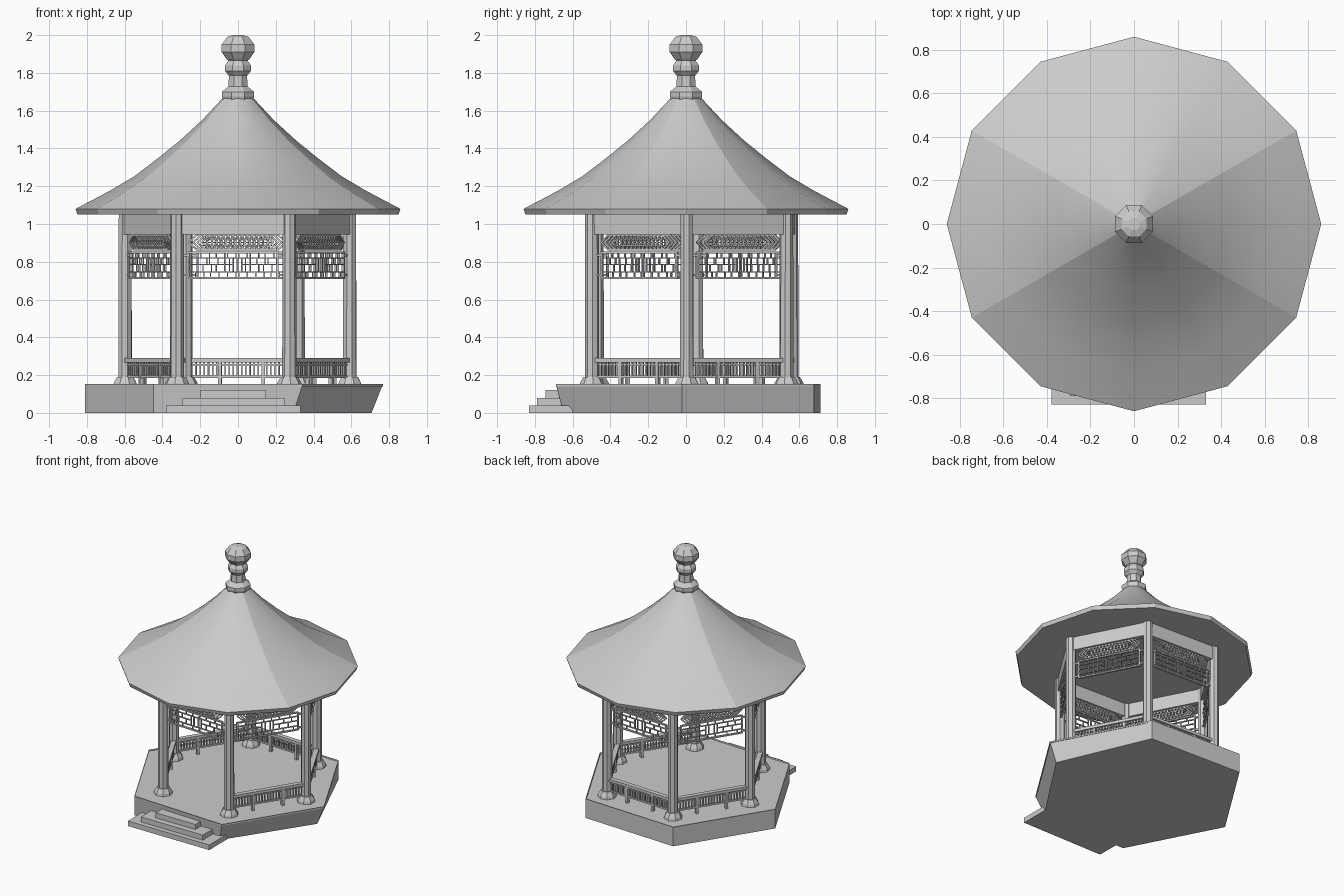
import bpy, bmesh, math
from mathutils import Matrix, Vector

if "Cube" in bpy.data.objects:
    bpy.data.objects.remove(bpy.data.objects["Cube"])

stone = bpy.data.materials.new("light_grey_stone")
stone.use_nodes = True
GREY = (0.6, 0.6, 0.6, 1)
stone.diffuse_color = GREY
stone.node_tree.nodes["Principled BSDF"].inputs["Base Color"].default_value = GREY

TURN = math.radians(-2.5)      # the hexagonal plan is turned slightly
CENTRE = Vector((-0.003, 0.03, 0))
COLUMN_R = 0.595


def finish(name, bm, place=Matrix()):
    bmesh.ops.recalc_face_normals(bm, faces=bm.faces)
    mesh = bpy.data.meshes.new(name)
    bm.to_mesh(mesh)
    bm.free()
    mesh.materials.append(stone)
    ob = bpy.data.objects.new(name, mesh)
    bpy.context.collection.objects.link(ob)
    ob.matrix_world = place
    return ob


def lathe(bm, profile, sides, turn=0.0):
    """Stack of polygon rings from (radius, height) pairs, capped at both ends."""
    rings = []
    for r, z in profile:
        angles = [turn + math.tau * i / sides for i in range(sides)]
        rings.append([bm.verts.new((r * math.cos(a), r * math.sin(a), z)) for a in angles])
    for low, high in zip(rings, rings[1:]):
        for i in range(sides):
            j = (i + 1) % sides
            bm.faces.new((low[i], low[j], high[j], high[i]))
    bm.faces.new(rings[0][::-1])
    bm.faces.new(rings[-1])
    return rings


def box(bm, x0, x1, y0, y1, z0, z1):
    m = Matrix.Translation(((x0 + x1) / 2, (y0 + y1) / 2, (z0 + z1) / 2))
    m = m @ Matrix.Diagonal((x1 - x0, y1 - y0, z1 - z0, 1))
    bmesh.ops.create_cube(bm, size=1, matrix=m)


def strut(bm, a, b, width=0.006, depth=0.012):
    """Straight bar between two (x, z) points in the plane of a bay."""
    a, b = Vector((a[0], 0, a[1])), Vector((b[0], 0, b[1]))
    d = b - a
    m = Matrix.Translation((a + b) / 2) @ Matrix.Rotation(-math.atan2(d.z, d.x), 4, 'Y')
    m = m @ Matrix.Diagonal((d.length + width * 0.5, depth, width, 1))
    bmesh.ops.create_cube(bm, size=1, matrix=m)


def path(bm, points, width=0.006, depth=0.012):
    for a, b in zip(points, points[1:]):
        strut(bm, a, b, width, depth)


# Plinth with a raised border and two worn lower corners
bm = bmesh.new()
bottom, top = lathe(bm, [(0.79, 0), (0.79, 0.152)], 6, TURN)
bottom[0].co.x -= 0.06
bottom[5].co += Vector((-0.05, 0.04, 0))
bm.faces.ensure_lookup_table()
floor = max(bm.faces, key=lambda f: f.calc_center_median().z)
bmesh.ops.inset_region(bm, faces=[floor], thickness=0.07)
bmesh.ops.translate(bm, verts=floor.verts, vec=(0, 0, -0.012))
finish("plinth", bm, Matrix.Translation((-0.022, 0.012, 0)))

# Entrance steps
for i, (half, front) in enumerate([(0.355, -0.83), (0.27, -0.79), (0.173, -0.743)]):
    bm = bmesh.new()
    box(bm, -half, half, front, -0.6, 0.04 * i, 0.04 * (i + 1))
    finish(f"step_{i + 1}", bm, Matrix.Translation((-0.025, 0, 0)))

# Columns on flared footings
for k in range(6):
    a = TURN + math.radians(60 * k)
    place = Matrix.Translation(CENTRE + Vector((math.cos(a), math.sin(a), 0)) * COLUMN_R)
    place = place @ Matrix.Rotation(a, 4, 'Z')
    bm = bmesh.new()
    lathe(bm, [(0.038, 0.18), (0.036, 1.06)], 8, math.pi / 8)
    finish(f"column_{k + 1}", bm, place)
    bm = bmesh.new()
    lathe(bm, [(0.068, 0.138), (0.064, 0.158), (0.046, 0.19)], 8, math.pi / 8)
    finish(f"footing_{k + 1}", bm, place)


def build_beam(bm):
    box(bm, -0.275, 0.275, -0.02, 0.02, 0.945, 1.055)


def build_carved_panel(bm):
    # pointed outline, nested chevrons at the ends, crossed mesh in the middle
    low, high, mid = 0.865, 0.94, 0.9025
    for s in (-1, 1):
        for tip in (0.235, 0.212, 0.189):
            path(bm, [(s * (tip - 0.04), low), (s * tip, mid), (s * (tip - 0.04), high)], 0.009)
        for z in (low, high):
            strut(bm, (0, z), (s * 0.195, z), 0.008)
    n, step = 12, 0.025
    for i in range(n):
        x = (i - n / 2) * step
        strut(bm, (x, low), (x + step, high), 0.006)
        strut(bm, (x + step, low), (x, high), 0.006)
    for z in (0.885, mid, 0.92):
        strut(bm, (-0.16, z), (0.16, z), 0.005)


def build_lattice(bm):
    # framed screen with staggered short bars
    half, low, high = 0.235, 0.715, 0.85
    path(bm, [(-half, low), (half, low), (half, high), (-half, high), (-half, low)], 0.01, 0.016)
    rows = [low, 0.745, 0.785, 0.82, high]
    for z in rows[1:-1]:
        for s in (-1, 1):
            strut(bm, (s * 0.045, z), (s * half, z))
    strut(bm, (-0.05, rows[1]), (0.05, rows[1]))
    strut(bm, (-0.05, rows[3]), (0.05, rows[3]))
    for x in (-0.045, -0.02, 0.02, 0.045):
        strut(bm, (x, rows[1]), (x, rows[3]))
    for s in (-1, 1):
        for r, xs in enumerate([(0.03, 0.12, 0.2), (0.09, 0.16), (0.125, 0.185), (0.03, 0.09, 0.17)]):
            for x in xs:
                strut(bm, (s * x, rows[r]), (s * x, rows[r + 1]))
        # side ties to the columns
        for z in (0.73, 0.835):
            strut(bm, (s * half, z), (s * 0.27, z), 0.012, 0.014)


def build_railing(bm):
    box(bm, -0.27, 0.27, -0.018, 0.018, 0.268, 0.29)
    box(bm, -0.27, 0.27, -0.008, 0.008, 0.185, 0.197)
    box(bm, -0.27, 0.27, -0.008, 0.008, 0.252, 0.26)
    for i in range(23):
        x = (i - 11) * 0.022
        strut(bm, (x, 0.19), (x, 0.27), 0.008)
    for x in (-0.115, 0.115):
        box(bm, x - 0.009, x + 0.009, -0.012, 0.012, 0.138, 0.27)


# Bays between the columns; the entrance bay has no railing
ENTRANCE = 4
parts = {"beam": build_beam, "carved_panel": build_carved_panel,
         "lattice": build_lattice, "railing": build_railing}
for k in range(6):
    a = TURN + math.radians(30 + 60 * k)
    out = Vector((math.cos(a), math.sin(a), 0)) * COLUMN_R * math.cos(math.pi / 6)
    place = Matrix.Translation(CENTRE + out) @ Matrix.Rotation(a + math.pi / 2, 4, 'Z')
    for name, build in parts.items():
        if name == "railing" and k == ENTRANCE:
            continue
        bm = bmesh.new()
        build(bm)
        finish(f"{name}_{k + 1}", bm, place)

# Sweeping twelve-sided roof with a flat soffit
bm = bmesh.new()
lathe(bm, [(0.85, 1.05), (0.86, 1.08), (0.68, 1.175), (0.55, 1.252), (0.43, 1.343),
           (0.31, 1.44), (0.19, 1.55), (0.08, 1.668)], 12)
for f in bm.faces:
    f.smooth = 1.1 < f.calc_center_median().z < 1.66
for e in bm.edges:
    a, b = e.verts
    m = (a.co + b.co) / 2
    ridge = abs(a.co.z - b.co.z) > 0.01 and abs(abs(m.y) - abs(m.x) * math.tan(math.pi / 6)) < 0.01
    rim = max(a.co.z, b.co.z) < 1.1
    e.smooth = not (ridge or rim)
finish("roof", bm)

# Eight-sided finial
bm = bmesh.new()
lathe(bm, [(0.085, 1.655), (0.092, 1.675), (0.092, 1.7), (0.055, 1.728), (0.052, 1.785),
           (0.074, 1.81), (0.074, 1.84), (0.055, 1.866), (0.065, 1.872), (0.094, 1.91),
           (0.094, 1.95), (0.062, 1.99), (0.03, 2.0)], 8, math.pi / 8)
finish("finial", bm)
